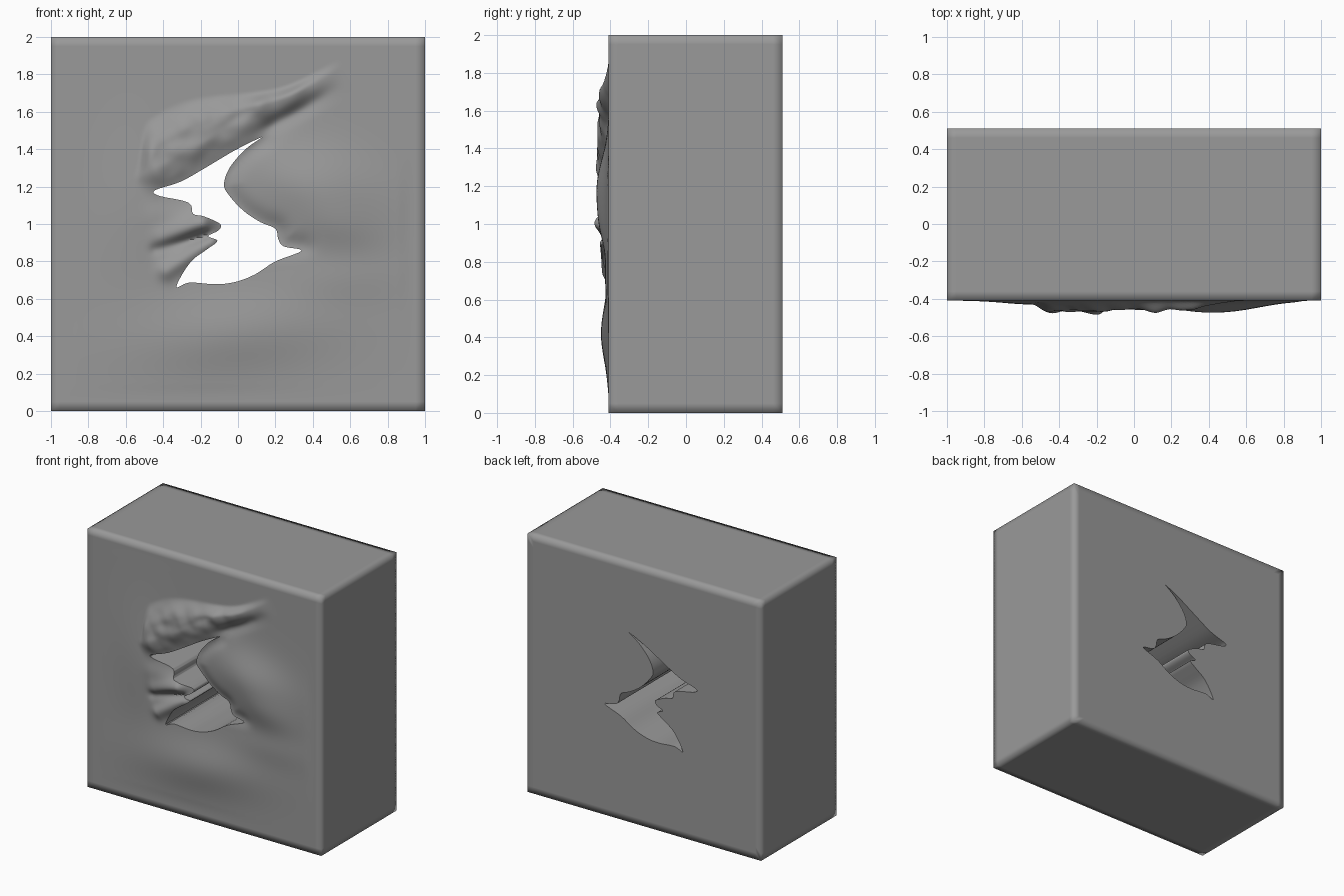
import bpy, bmesh, math
from math import exp
from mathutils import Vector, noise

if "Cube" in bpy.data.objects:
    bpy.data.objects.remove(bpy.data.objects["Cube"])

FRONT, BACK, N, RIM = -0.41, 0.51, 160, .95

# Outline of the opening (x, z), starting at the upper tip
OUTLINE = [(.13, 1.465), (.04, 1.40), (-.045, 1.30), (-.075, 1.21), (-.045, 1.15), (.03, 1.07),
           (.12, 1.01), (.20, .975), (.215, .92), (.245, .88), (.34, .857), (.20, .80),
           (.09, .73), (-.015, .69), (-.12, .678), (-.26, .687), (-.33, .665), (-.255, .795),
           (-.165, .865), (-.11, .91), (-.16, .935), (-.105, .965), (-.095, 1.0), (-.18, 1.04),
           (-.24, 1.055), (-.265, 1.115), (-.42, 1.15), (-.445, 1.18), (-.31, 1.225),
           (-.175, 1.30), (-.015, 1.395)]


def smooth_loop(pts, steps=4):
    out, n = [], len(pts)
    for i in range(n):
        a, b, c, d = [Vector(pts[(i + k) % n]) for k in (-1, 0, 1, 2)]
        for j in range(steps):
            t = j / steps
            out.append(.5 * (2*b + (c - a)*t + (2*a - 5*b + 4*c - d)*t*t + (3*b - a - 3*c + d)*t**3))
    return out


LOOP = smooth_loop(OUTLINE)


def step(a, b, v):
    t = max(0, min(1, (v - a) / (b - a)))
    return t * t * (3 - 2 * t)


def blob(x, z, cx, cz, rx, rz, tilt=0):
    c, s = math.cos(tilt), math.sin(tilt)
    u, v = (x - cx)*c + (z - cz)*s, (z - cz)*c - (x - cx)*s
    return exp(-(u / rx)**2 - (v / rz)**2)


def ridge(x, z, a, b, width, h0, h1):
    a, b, p = Vector(a), Vector(b), Vector((x, z))
    t = max(0, min(1, (p - a).dot(b - a) / (b - a).length_squared))
    return (h0 + (h1 - h0) * t) * exp(-((p - a.lerp(b, t)).length / width)**2)


# Height of the relief in front of the flat face
def relief(x, z):
    s = (x + .48) * .871 + (z - 1.19) * .492
    t = -(x + .48) * .492 + (z - 1.19) * .871
    # upper brow with its slanting lower edge
    reach = .10 + .21 * step(-.05, .2, s) * (1 - step(.3, 1.0, s))
    brow = step(-.09, .08, t) * (1 - step(reach * .55, reach * 1.05, t))
    brow *= step(-.05, .1, s) * (1 - step(.85, 1.25, s))
    lumps = .5 * noise.noise(Vector((s * 6, t * 9, 3))) + .2 * noise.noise(Vector((s * 13, t * 13, 7)))
    h = brow * (.052 + .04 * lumps)
    # crease under the brow
    h -= .025 * exp(-((t + .03) / .04)**2) * step(.6, .75, s) * (1 - step(.9, 1.2, s))
    # right and lower swellings
    h += .060 * blob(x, z, .40, 1.2, .33, .19, -.25) * step(-.3, .15, x) * (1 - step(-.15, .02, t))
    h += .030 * blob(x, z, .52, .98, .24, .14, -.2)
    h += .040 * blob(x, z, -.02, .42, .5, .19, .1)
    h += .015 * blob(x, z, .55, .72, .3, .13)
    h += .02 * blob(x, z, -.55, 1.1, .2, .4)
    # finger-like folds on the left
    h += ridge(x, z, (-.40, .93), (-.19, 1.0), .06, .025, .065)
    h += ridge(x, z, (-.38, .75), (-.15, .90), .05, .03, .045)
    h += ridge(x, z, (-.43, 1.04), (-.24, 1.04), .07, .01, .02)
    h -= ridge(x, z, (-.44, .865), (-.17, .94), .03, .015, .03)
    # rounded rim on the right side
    if -.2 < x < .45 and .75 < z < 1.5:
        p = Vector((x, z))
        d = min((p - q).length for q in LOOP)
        h -= .025 * exp(-(d / .06)**2) * step(-.14, 0, x) * step(.78, .95, z) * (1 - step(-.15, -.03, t))
    return h


def make(name, bm):
    bmesh.ops.recalc_face_normals(bm, faces=bm.faces)
    me = bpy.data.meshes.new(name)
    bm.to_mesh(me)
    bm.free()
    ob = bpy.data.objects.new(name, me)
    bpy.context.collection.objects.link(ob)
    return ob


# Block: sculpted front grid, sides with support loops for soft-shaded edges
bm = bmesh.new()
bmesh.ops.create_grid(bm, x_segments=N, y_segments=N, size=1)
inner = RIM / (1 - 2 / N)
for v in bm.verts:
    x, z = [math.copysign(1, c) if abs(c) > .9999 else c * inner for c in v.co.xy]
    fade = 1 - step(.85, RIM - .01, max(abs(x), abs(z)))
    v.co = (x, FRONT - relief(x, z + 1) * fade, z + 1)
for y, scale in ((FRONT + .05, 1), (BACK - .05, 1), (BACK, 1), (BACK, RIM)):
    edges = [e for e in bm.edges if e.is_boundary]
    for v in bmesh.ops.extrude_edge_only(bm, edges=edges)["geom"]:
        if isinstance(v, bmesh.types.BMVert):
            v.co = (v.co.x * scale, y, 1 + (v.co.z - 1) * scale)
bmesh.ops.contextual_create(bm, geom=[e for e in bm.edges if e.is_boundary])
block = make("carved_block", bm)

# Cutter for the opening right through the block
bm = bmesh.new()
face = bm.faces.new([bm.verts.new((p.x, -1, p.y)) for p in LOOP])
new = bmesh.ops.extrude_face_region(bm, geom=[face])["geom"]
bmesh.ops.translate(bm, vec=(0, 2, 0), verts=[g for g in new if isinstance(g, bmesh.types.BMVert)])
cutter = make("opening_cutter", bm)
cutter.hide_render = True

mod = block.modifiers.new("opening", "BOOLEAN")
mod.operation, mod.solver, mod.object = "DIFFERENCE", "EXACT", cutter
bpy.context.view_layer.objects.active = block
block.select_set(True)
bpy.ops.object.modifier_apply(modifier=mod.name)
bpy.data.objects.remove(cutter)

# Smooth everywhere except around the opening
bpy.ops.object.shade_smooth_by_angle(angle=math.radians(40))
bm = bmesh.new()
bm.from_mesh(block.data)
for e in bm.edges:
    mid = (e.verts[0].co + e.verts[1].co) / 2
    if max(abs(mid.x), abs(mid.z - 1)) > .9:
        e.smooth = True
bm.to_mesh(block.data)
bm.free()

# Dark grey stone
mat = bpy.data.materials.new("dark_grey")
mat.diffuse_color = (.32, .32, .32, 1)
mat.use_nodes = True
mat.node_tree.nodes["Principled BSDF"].inputs["Base Color"].default_value = mat.diffuse_color
block.data.materials.clear()
block.data.materials.append(mat)
